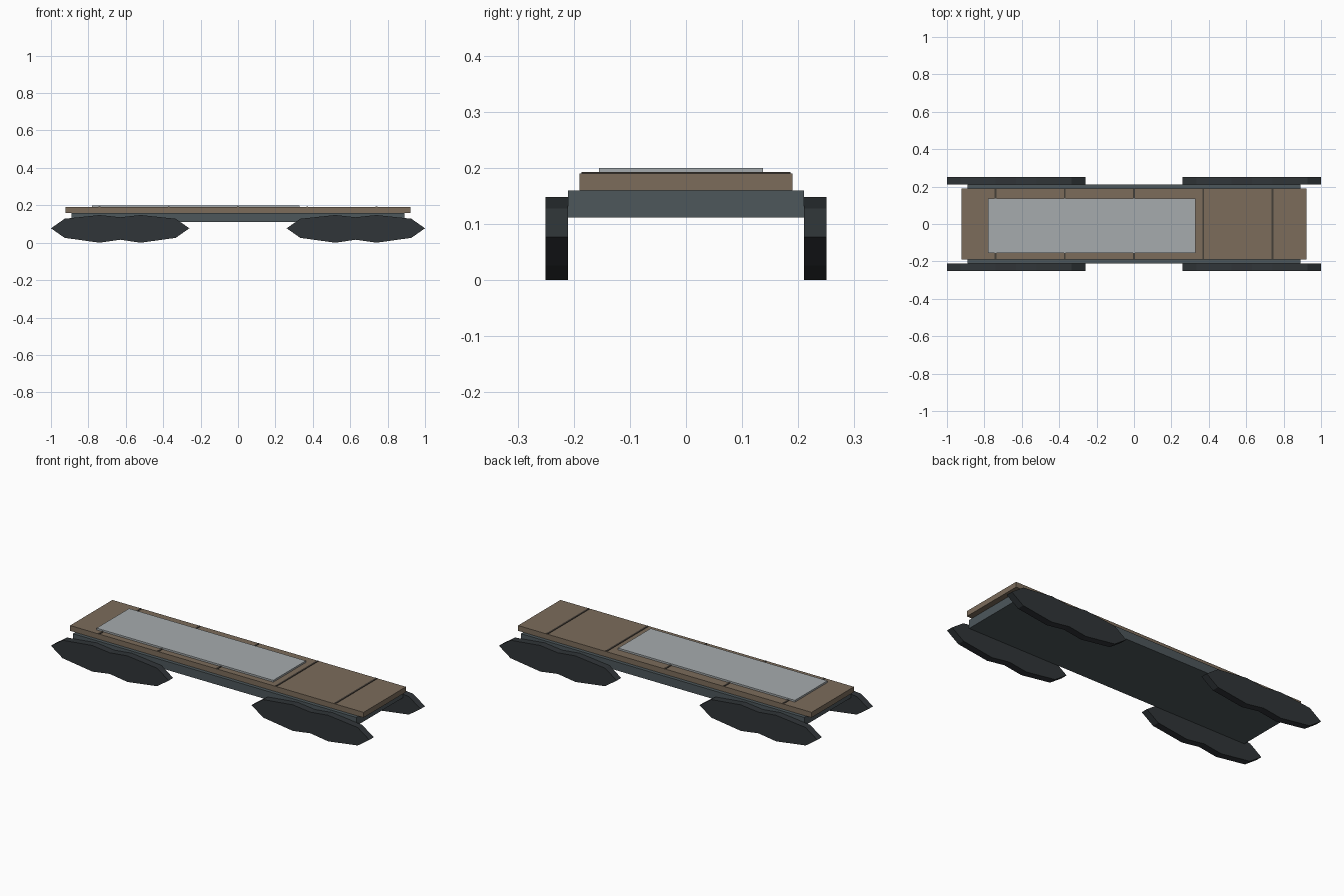
import bpy, bmesh

if "Cube" in bpy.data.objects:
    bpy.data.objects.remove(bpy.data.objects["Cube"])


def material(name, rgb):
    m = bpy.data.materials.new(name)
    m.diffuse_color = (*rgb, 1)
    m.use_nodes = True
    m.node_tree.nodes["Principled BSDF"].inputs["Base Color"].default_value = m.diffuse_color
    return m


STEEL = material("steel", (0.075, 0.095, 0.105))
WOOD = material("wood", (0.20, 0.15, 0.105))
SEAM = material("seam", (0.06, 0.05, 0.04))
DARK = material("dark_iron", (0.03, 0.036, 0.04))
PALE = material("pale_sheet", (0.38, 0.41, 0.42))


def add_object(name, bm, mat):
    bmesh.ops.recalc_face_normals(bm, faces=bm.faces)
    me = bpy.data.meshes.new(name)
    bm.to_mesh(me)
    bm.free()
    me.materials.append(mat)
    ob = bpy.data.objects.new(name, me)
    bpy.context.collection.objects.link(ob)
    return ob


def box(name, lo, hi, mat):
    bm = bmesh.new()
    bmesh.ops.create_cube(bm, size=1)
    for v in bm.verts:
        v.co = [(a + b) / 2 + c * (b - a) for a, b, c in zip(lo, hi, v.co)]
    return add_object(name, bm, mat)


def side_plate(name, points, y0, y1, mat):
    bm = bmesh.new()
    face = bm.faces.new([bm.verts.new((x, y0, z)) for x, z in points])
    ext = bmesh.ops.extrude_face_region(bm, geom=[face])
    for v in ext["geom"]:
        if isinstance(v, bmesh.types.BMVert):
            v.co.y = y1
    return add_object(name, bm, mat)


# Chassis, plank deck and the sheet lying on it
box("chassis", (-0.89, -0.21, 0.112), (0.89, 0.21, 0.16), STEEL)
box("deck", (-0.922, -0.19, 0.16), (0.922, 0.19, 0.19), WOOD)
box("deck_sheet", (-0.78, -0.155, 0.188), (0.33, 0.137, 0.2), PALE)

# Seams between deck planks
for i, x in enumerate((-0.74, -0.37, 0, 0.37, 0.74)):
    box(f"deck_seam_{i}", (x - 0.005, -0.186, 0.187), (x + 0.005, 0.186, 0.193), SEAM)

# Track pods: half outline mirrored about the pod centre
half = [(0, 0.136), (0.11, 0.148), (0.297, 0.128), (0.37, 0.077),
        (0.297, 0.026), (0.11, 0.004), (0, 0.016)]
half = [(x, 0.0 if z == 0.004 else z) for x, z in half]
outline = half + [(-x, z) for x, z in reversed(half[1:-1])]
for end, cx in (("rear", -0.63), ("front", 0.63)):
    for side, s in (("left", 1), ("right", -1)):
        side_plate(f"{end}_{side}_track", [(cx + x, z) for x, z in outline],
                   s * 0.21, s * 0.25, DARK)
